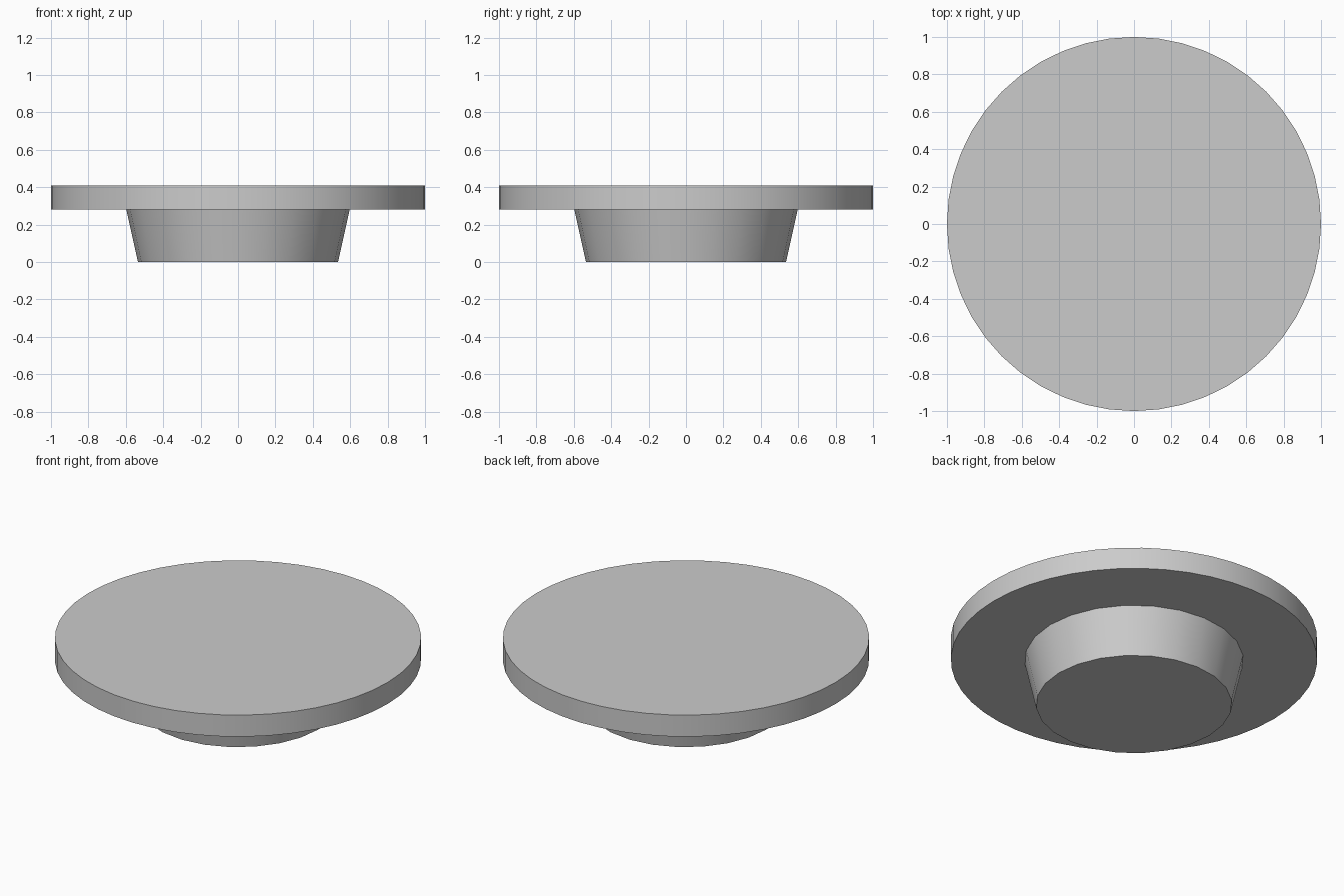
import bpy
import math

if "Cube" in bpy.data.objects:
    bpy.data.objects.remove(bpy.data.objects["Cube"])


def tapered_disc(name, sides, r_bottom, r_top, z_bottom, z_top):
    bpy.ops.mesh.primitive_cone_add(
        vertices=sides, radius1=r_bottom, radius2=r_top,
        depth=z_top - z_bottom, location=(0, 0, (z_bottom + z_top) / 2))
    obj = bpy.context.object
    obj.name = name
    bpy.ops.object.shade_smooth_by_angle(angle=math.radians(30))
    return obj


# Narrow tapered foot
tapered_disc("base", 24, 0.535, 0.597, 0.0, 0.28)

# Wide flat plate on top
tapered_disc("top_plate", 48, 1.0, 1.0, 0.28, 0.41)
